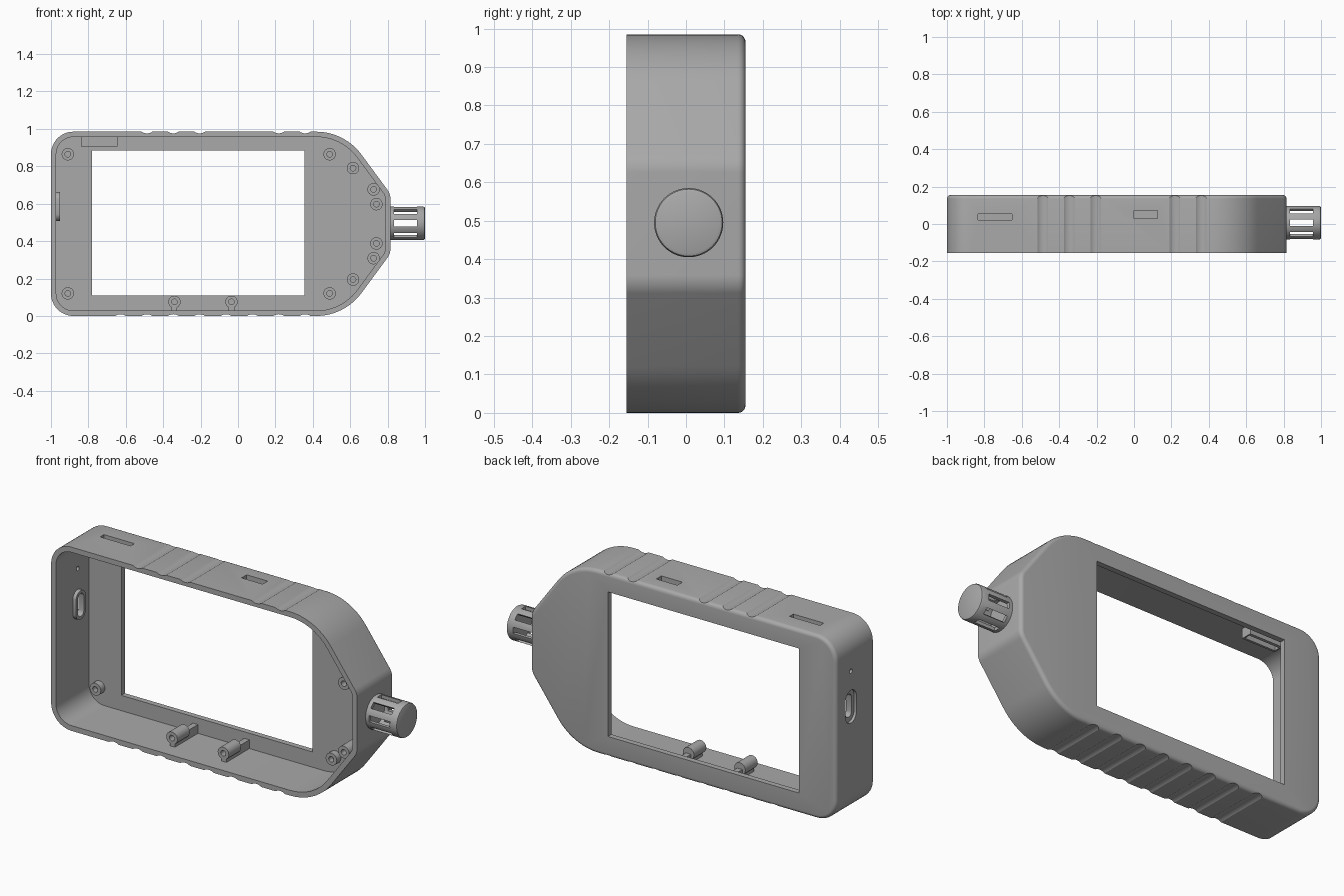
import bpy, bmesh, math
from mathutils import Vector, Matrix

cube = bpy.data.objects.get("Cube")
if cube:
    bpy.data.objects.remove(cube, do_unlink=True)

grey = bpy.data.materials.new("grey plastic")
grey.use_nodes = True
COLOUR = (0.4, 0.4, 0.4, 1)
grey.diffuse_color = COLOUR
grey.node_tree.nodes["Principled BSDF"].inputs["Base Color"].default_value = COLOUR

FRONT, BACK, WALL, EDGE = -0.155, 0.155, 0.028, 0.02
FLOOR = BACK - 0.03
MID = 0.4925


def loft(name, rings):
    """Skin a list of equal-length point rings and cap both ends."""
    bm = bmesh.new()
    loops = [[bm.verts.new(p) for p in ring] for ring in rings]
    n = len(loops[0])
    for a, b in zip(loops, loops[1:]):
        for i in range(n):
            j = (i + 1) % n
            bm.faces.new((a[i], a[j], b[j], b[i]))
    bm.faces.new(loops[0])
    bm.faces.new(loops[-1])
    bmesh.ops.recalc_face_normals(bm, faces=bm.faces)
    mesh = bpy.data.meshes.new(name)
    bm.to_mesh(mesh)
    bm.free()
    mesh.materials.append(grey)
    obj = bpy.data.objects.new(name, mesh)
    bpy.context.collection.objects.link(obj)
    return obj


def box(name, lo, hi):
    (x0, y0, z0), (x1, y1, z1) = lo, hi
    return loft(name, [[(x, y0, z0), (x, y1, z0), (x, y1, z1), (x, y0, z1)]
                       for x in (x0, x1)])


def turned(name, profile, centre, axis, sides=32):
    """Revolve (radius, distance) pairs about an axis through centre."""
    turn = Vector((0, 0, 1)).rotation_difference(Vector(axis)).to_matrix()
    angles = [2 * math.pi * i / sides for i in range(sides)]
    return loft(name, [[Vector(centre) + turn @ Vector((r * math.cos(a), r * math.sin(a), d))
                        for a in angles] for r, d in profile])


def stadium(name, x0, x1, y, z, half_length, r):
    """Upright slot shape running along x."""
    ring = []
    for i in range(24):
        a = math.pi * (i + 0.5) / 12
        shift = math.copysign(half_length - r, math.sin(a))
        ring.append((y + r * math.cos(a), z + shift + r * math.sin(a)))
    return loft(name, [[(x, p, q) for p, q in ring] for x in (x0, x1)])


def boolean(target, tool, operation='DIFFERENCE'):
    mod = target.modifiers.new("bool", 'BOOLEAN')
    mod.operation, mod.object, mod.solver = operation, tool, 'EXACT'
    bpy.context.view_layer.objects.active = target
    bpy.ops.object.modifier_apply(modifier=mod.name)
    bpy.data.objects.remove(tool, do_unlink=True)


def smooth(obj):
    bpy.ops.object.select_all(action='DESELECT')
    obj.select_set(True)
    bpy.context.view_layer.objects.active = obj
    bpy.ops.object.shade_smooth_by_angle(angle=math.radians(32))


# Outline corners as (x, height from middle, fillet radius)
half = [(0.815, 0.16, 0.08), (0.57, MID, 0.30), (-1.0, MID, 0.12)]
corners = half + [(x, -z, r) for x, z, r in reversed(half)]


def outline(inset, y, steps=12):
    ring = []
    for i, (x, z, r) in enumerate(corners):
        p = Vector((x, z))
        before = (p - Vector(corners[i - 1][:2])).normalized()
        after = (Vector(corners[(i + 1) % len(corners)][:2]) - p).normalized()
        n1, n2 = Vector((before.y, -before.x)), Vector((after.y, -after.x))
        centre = p - (n1 + n2) * r / (1 + n1.dot(n2))
        total = math.atan2(n1.x * n2.y - n1.y * n2.x, n1.dot(n2))
        for k in range(steps + 1):
            q = centre + Matrix.Rotation(total * k / steps, 2) @ n1 * (r - inset)
            ring.append((q.x, y, q.y + MID))
    return ring


# Shell with rounded back edge, hollow from the front
rounded = [(EDGE * (1 - math.cos(a)), BACK - EDGE + EDGE * math.sin(a))
           for a in [math.pi / 2 * i / 5 for i in range(6)]]
case = loft("case_shell", [outline(d, y) for d, y in [(0, FRONT)] + rounded])
boolean(case, loft("cavity", [outline(WALL, FRONT - 0.1), outline(WALL, FLOOR)]))
boolean(case, box("window", (-0.78, 0, 0.11), (0.355, 0.3, 0.885)))

# Grip grooves across top and bottom edges
for z, side, numbers in ((2 * MID, 1, (1, 2, 3, 6, 7)), (0, -1, range(8))):
    for i in numbers:
        boolean(case, turned("groove", [(0.05, -0.3), (0.05, 0.3)],
                             (-0.628 + 0.141 * i, 0, z + side * 0.041), (0, 1, 0), 48))

# Card slot with its guide box, and the second top slot
boolean(case, box("card_guide", (-0.84, 0.01, 0.905), (-0.645, 0.07, 0.965)), 'UNION')
boolean(case, box("card_slot", (-0.833, 0.022, 0.88), (-0.652, 0.054, 1.1)))
boolean(case, box("top_slot", (0, 0.03, 0.9), (0.125, 0.073, 1.1)))

# Charging port with raised inner rim, recessed outside, and a pin hole
PORT_Y, PORT_Z = 0.03, 0.585
boolean(case, stadium("port_rim", -0.985, -0.953, PORT_Y, PORT_Z, 0.078, 0.042), 'UNION')
boolean(case, stadium("port_recess", -1.1, -0.985, PORT_Y, PORT_Z, 0.088, 0.046))
boolean(case, stadium("port_hole", -1.1, -0.9, PORT_Y, PORT_Z, 0.062, 0.025))
boolean(case, turned("pin_hole", [(0.012, -0.1), (0.012, 0.1)],
                     (-1, PORT_Y, 0.775), (1, 0, 0), 16))
smooth(case)


def boss(name, x, z, front, back=FLOOR + 0.005):
    length = back - front
    smooth(turned(name, [(0.033, 0), (0.033, length), (0.015, length), (0.015, 0.01)],
                  (x, back, z), (0, -1, 0), 24))


# Screw bosses, mirrored about mid height
for i, (x, dz, front) in enumerate([(-0.91, 0.372, 0.09), (0.49, 0.372, 0.09),
                                    (0.615, 0.298, 0.09), (0.725, 0.184, -0.14),
                                    (0.74, 0.105, 0.09)]):
    for label, s in (("upper", 1), ("lower", -1)):
        boss(f"{label}_screw_boss_{i + 1}", x, MID + s * dz, front)

# Board posts on the lower wall, each with a rib to the back
for label, x in (("left", -0.035), ("right", -0.34)):
    boss(label + "_board_post", x, 0.075, -0.075, 0.03)
    box(label + "_post_foot", (x - 0.015, -0.07, 0.02), (x + 0.015, 0.03, 0.05))
    box(label + "_post_rib", (x - 0.015, 0.025, 0.02), (x + 0.015, FLOOR + 0.005, 0.075))

# Vented sensor cap on the end
CAP = (0, 0.007, 0.495)
cap = turned("sensor_cap", [(0.08, 1.0), (0.087, 0.997), (0.09, 0.99), (0.09, 0.805),
                            (0.072, 0.805), (0.072, 0.96)], CAP, (1, 0, 0), 64)
for i in range(4):
    vent = box("vent", (0.835, -0.2, -0.017), (0.958, 0.2, 0.017))
    vent.data.transform(Matrix.Translation(CAP) @ Matrix.Rotation(math.pi / 4 * i, 4, 'X'))
    boolean(cap, vent)
smooth(cap)
